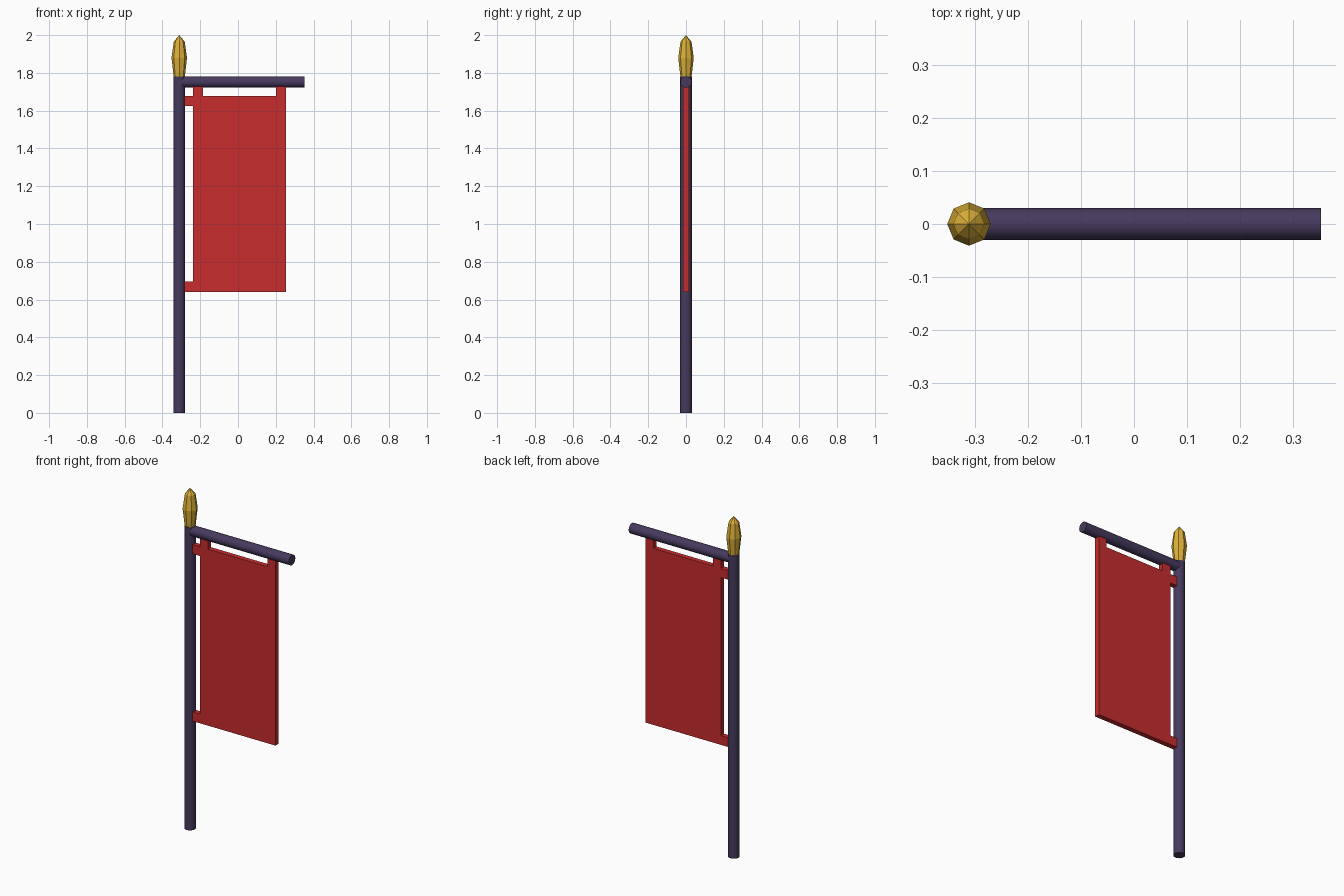
import bpy, bmesh, math
from mathutils import Matrix

if "Cube" in bpy.data.objects:
    bpy.data.objects.remove(bpy.data.objects["Cube"])

POLE_X = -0.311


def material(name, rgb):
    m = bpy.data.materials.new(name)
    m.diffuse_color = (*rgb, 1.0)
    m.use_nodes = True
    m.node_tree.nodes["Principled BSDF"].inputs["Base Color"].default_value = m.diffuse_color
    return m


purple = material("dark purple", (0.062, 0.042, 0.110))
red = material("banner red", (0.57, 0.025, 0.027))
gold = material("gold", (0.73, 0.44, 0.04))


def add_object(name, bm, mat):
    bmesh.ops.recalc_face_normals(bm, faces=bm.faces)
    me = bpy.data.meshes.new(name)
    bm.to_mesh(me)
    bm.free()
    me.materials.append(mat)
    ob = bpy.data.objects.new(name, me)
    bpy.context.collection.objects.link(ob)
    return ob


def lathe(name, profile, sides, mat, matrix, smooth=False):
    """Stack rings of (radius, z); a zero radius closes to a point."""
    bm = bmesh.new()
    rings = []
    for r, z in profile:
        n = sides if r > 0 else 1
        rings.append([bm.verts.new((r * math.cos(2 * math.pi * i / sides),
                                    r * math.sin(2 * math.pi * i / sides), z))
                      for i in range(n)])
    for a, b in zip(rings, rings[1:]):
        for i in range(sides):
            j = (i + 1) % sides
            if len(b) == 1:
                bm.faces.new((a[i], a[j], b[0]))
            else:
                bm.faces.new((a[i], a[j], b[j], b[i]))
    for ring in (rings[0], rings[-1]):
        if len(ring) > 1:
            bm.faces.new(ring)
    bm.transform(matrix)
    ob = add_object(name, bm, mat)
    if smooth:
        bpy.ops.object.select_all(action='DESELECT')
        ob.select_set(True)
        bpy.context.view_layer.objects.active = ob
        bpy.ops.object.shade_smooth_by_angle(angle=math.radians(40))
    return ob


# Upright pole and the crossbar reaching right from its top
at_pole = Matrix.Translation((POLE_X, 0, 0))
lathe("pole", [(0.031, 0), (0.031, 1.78)], 16, purple, at_pole, True)
lathe("crossbar", [(0.030, 0), (0.030, 0.352 - POLE_X)], 16, purple,
      Matrix.Translation((POLE_X, 0, 1.752)) @ Matrix.Rotation(math.pi / 2, 4, 'Y'), True)

# Faceted eight-sided finial
lathe("finial", [(0.029, 1.775), (0.041, 1.88), (0.029, 1.965), (0, 2.0)],
      8, gold, at_pole)

# Banner: one outline with two top tabs and two side tabs, given thickness
outline = [(-0.29, 0.641), (0.254, 0.641), (0.254, 1.735), (0.201, 1.735),
           (0.201, 1.678), (-0.185, 1.678), (-0.185, 1.735), (-0.238, 1.735),
           (-0.238, 1.678), (-0.29, 1.678), (-0.29, 1.624), (-0.238, 1.624),
           (-0.238, 0.695), (-0.29, 0.695)]
bm = bmesh.new()
face = bm.faces.new([bm.verts.new((x, -0.015, z)) for x, z in outline])
ext = bmesh.ops.extrude_face_region(bm, geom=[face], use_keep_orig=True)
bmesh.ops.translate(bm, vec=(0, 0.03, 0),
                    verts=[g for g in ext["geom"] if isinstance(g, bmesh.types.BMVert)])
add_object("banner", bm, red)
